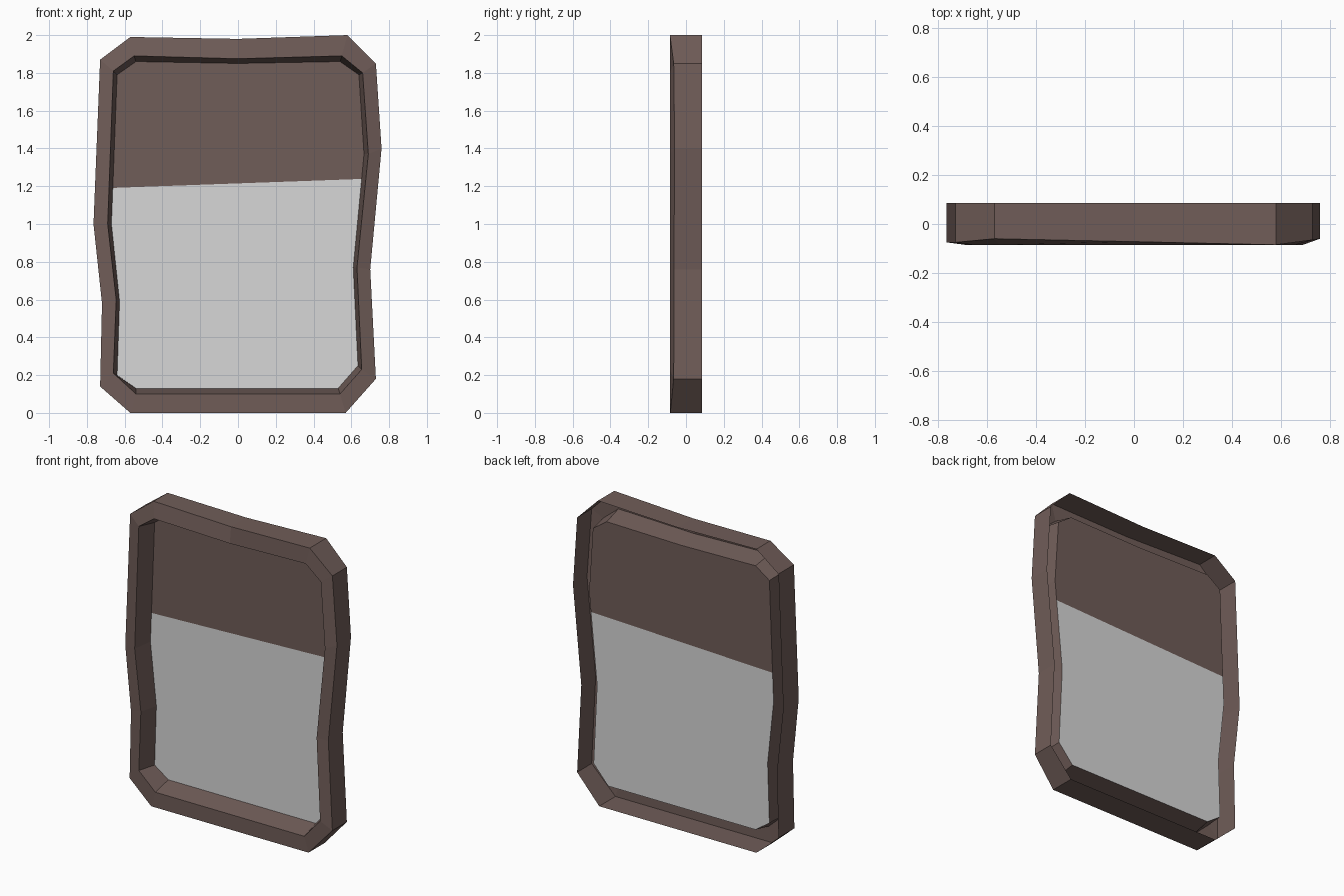
import bpy, bmesh
from mathutils import Vector

if "Cube" in bpy.data.objects:
    bpy.data.objects.remove(bpy.data.objects["Cube"])


def material(name, color):
    m = bpy.data.materials.new(name)
    m.diffuse_color = (*color, 1)
    m.use_nodes = True
    m.node_tree.nodes["Principled BSDF"].inputs["Base Color"].default_value = m.diffuse_color
    return m


brown = material("brown wood", (0.162, 0.109, 0.098))
grey = material("pale glass", (0.68, 0.68, 0.68))

# Wobbly outlines (x, z), counter-clockwise seen from the front
outer = [(-.57, 0), (.57, 0), (.73, .18), (.70, .76), (.76, 1.40), (.73, 1.85), (.58, 2.0),
         (0, 1.98), (-.57, 1.99), (-.73, 1.87), (-.765, 1.0), (-.72, .58), (-.73, .14)]
opening = [(-.54, .10), (.54, .10), (.655, .23), (.63, .77), (.69, 1.37), (.66, 1.80), (.55, 1.89),
           (0, 1.875), (-.55, 1.89), (-.66, 1.81), (-.69, 1.0), (-.645, .60), (-.66, .21)]
pane = [(-.54, .13), (.53, .13), (.635, .25), (.61, .77), (.667, 1.37), (.64, 1.79), (.54, 1.86),
        (0, 1.85), (-.54, 1.86), (-.64, 1.79), (-.67, 1.0), (-.627, .59), (-.64, .20)]
# Depth of the outer front edge, slightly uneven
front_y = [-.085, -.083, -.065, -.064, -.06, -.065, -.085,
           -.072, -.06, -.075, -.075, -.08, -.08]
PANE_Y = 0.05


def finish(bm, name, mats):
    me = bpy.data.meshes.new(name)
    bm.to_mesh(me)
    bm.free()
    for m in mats:
        me.materials.append(m)
    ob = bpy.data.objects.new(name, me)
    bpy.context.collection.objects.link(ob)
    return ob


# Frame: hollow shell, open at the back (outer wall, front face, inner wall)
bm = bmesh.new()
rings = [[bm.verts.new((x, .085, z)) for x, z in outer],
         [bm.verts.new((x, y, z)) for (x, z), y in zip(outer, front_y)],
         [bm.verts.new((x, -.085, z)) for x, z in opening],
         [bm.verts.new((x, PANE_Y, z)) for x, z in pane]]
n = len(outer)
for a, b in zip(rings, rings[1:]):
    for i in range(n):
        j = (i + 1) % n
        bm.faces.new((a[i], a[j], b[j], b[i]))
finish(bm, "window_frame", [brown])

# Pane: brown blind above a slightly sloping line, glass below
bm = bmesh.new()
bm.faces.new([bm.verts.new((x, PANE_Y, z)) for x, z in pane])
cut_point = Vector((0, PANE_Y, 1.215))
cut_normal = Vector((-.036, 0, 1))
bmesh.ops.bisect_plane(bm, geom=bm.verts[:] + bm.edges[:] + bm.faces[:],
                       plane_co=cut_point, plane_no=cut_normal)
for f in bm.faces:
    above = (f.calc_center_median() - cut_point).dot(cut_normal) > 0
    f.material_index = 0 if above else 1
finish(bm, "blind_and_glass", [brown, grey])
